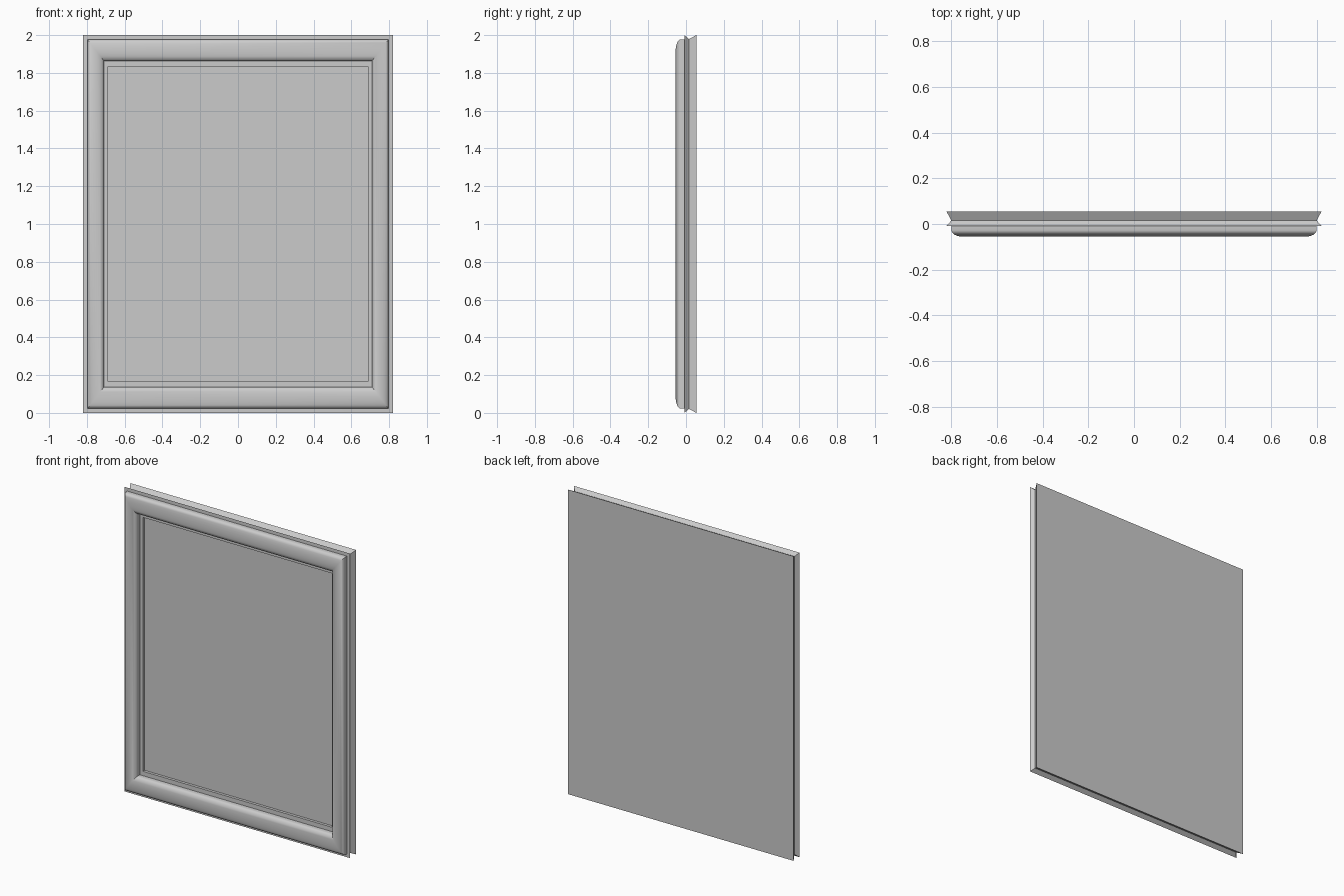
import bpy, bmesh, math

if "Cube" in bpy.data.objects:
    bpy.data.objects.remove(bpy.data.objects["Cube"])

HALF_W, HEIGHT = 0.82, 2.0


def ring_points(d, y):
    """Rectangle inset by d at depth y; top and bottom rails are a bit wider."""
    dz = d + 0.3 * max(0.0, d - 0.022)
    x = HALF_W - d
    return [(-x, y, dz), (x, y, dz), (x, y, HEIGHT - dz), (-x, y, HEIGHT - dz)]


def loft(name, profile, cap_start=False, cap_end=False):
    """Sweep an (inset, depth) profile around the rectangle with mitred corners."""
    bm = bmesh.new()
    rings = [[bm.verts.new(p) for p in ring_points(d, y)] for d, y in profile]
    for a, b in zip(rings, rings[1:]):
        for i in range(4):
            j = (i + 1) % 4
            bm.faces.new((a[i], a[j], b[j], b[i]))
    if cap_start:
        bm.faces.new(rings[0][::-1])
    if cap_end:
        bm.faces.new(rings[-1])
    bm.normal_update()
    mesh = bpy.data.meshes.new(name)
    bm.to_mesh(mesh)
    bm.free()
    obj = bpy.data.objects.new(name, mesh)
    bpy.context.collection.objects.link(obj)
    bpy.ops.object.select_all(action='DESELECT')
    obj.select_set(True)
    bpy.context.view_layer.objects.active = obj
    bpy.ops.object.shade_smooth_by_angle(angle=math.radians(30))
    return obj


# Back board with flared, grooved rim and thin lip
rim = [(0.0, 0.055), (0.021, 0.015), (0.0, -0.008), (0.022, -0.009)]

# Rounded moulding: outer shoulder up to the crest and down to the opening
crest_d, crest_y = 0.07, -0.055
moulding = []
for i in range(13):
    a = math.pi * i / 12
    half = 0.048 if a < math.pi / 2 else 0.041
    moulding.append((crest_d - half * math.cos(a),
                     crest_y + 0.027 * (1 - math.sin(a))))

# Stepped rebate leading down to the panel
rebate = [(0.111, -0.006), (0.133, -0.006), (0.133, 0.012)]

loft("frame", rim + moulding + rebate, cap_start=True)

# Flat panel inside the opening
loft("panel", [(0.133, 0.012)], cap_end=True)
